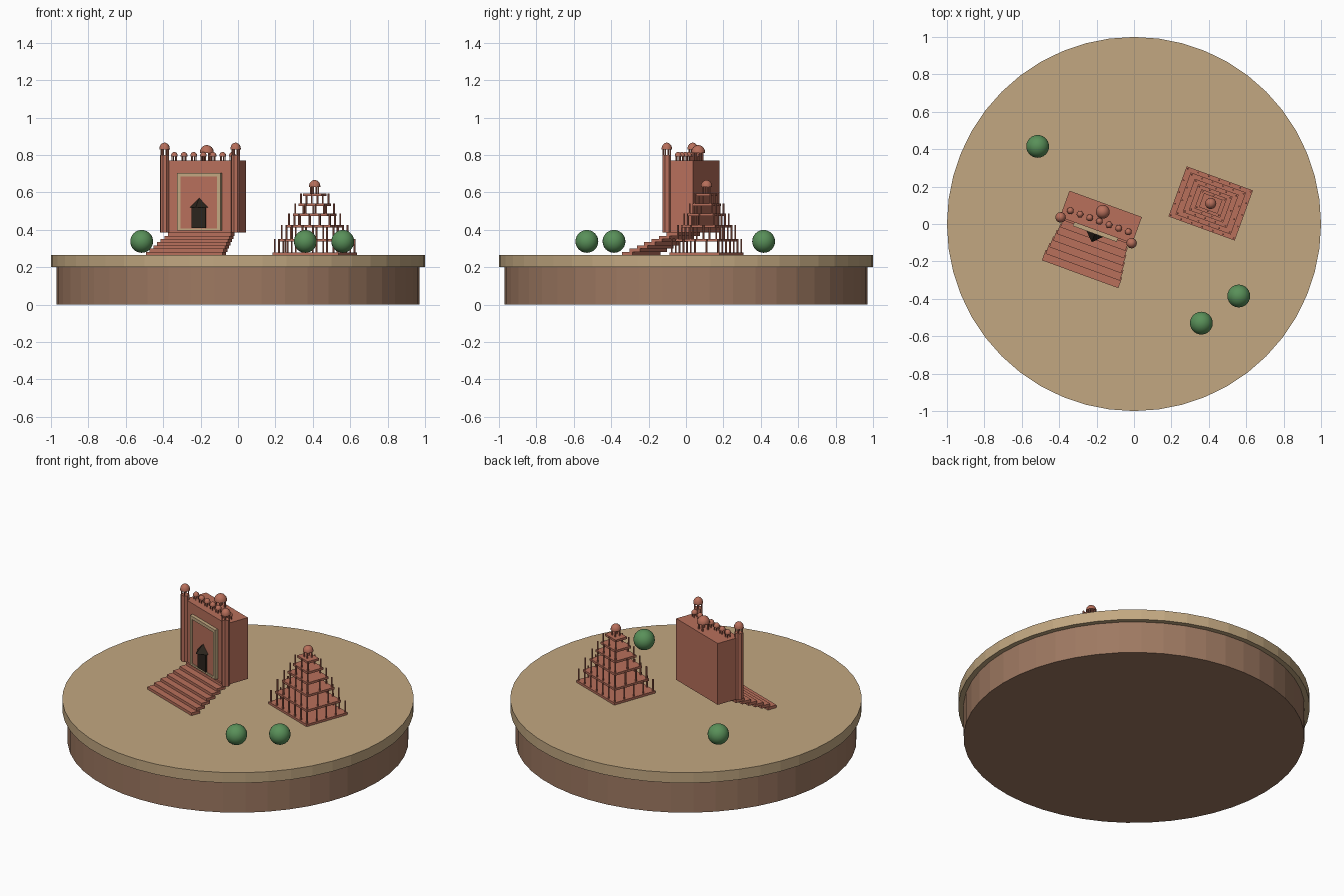
import bpy, bmesh
from math import radians, pi
from mathutils import Matrix, Vector

cube = bpy.data.objects.get("Cube")
if cube:
    bpy.data.objects.remove(cube)


def material(name, rgb):
    m = bpy.data.materials.new(name)
    m.use_nodes = True
    m.diffuse_color = (*rgb, 1)
    m.node_tree.nodes["Principled BSDF"].inputs["Base Color"].default_value = (*rgb, 1)
    return m


SAND = material("sand", (0.54, 0.39, 0.22))
EARTH = material("earth", (0.34, 0.19, 0.12))
STONE = material("red_sandstone", (0.48, 0.16, 0.105))
DARK = material("dark_opening", (0.025, 0.018, 0.012))
LEAF = material("leaf_green", (0.1, 0.28, 0.1))

GROUND = 0.265
TURN = Matrix.Rotation(radians(-20), 4, "Z")
GATE = Matrix.Translation((-0.177, 0.037, 0)) @ TURN
PAVILION = Matrix.Translation((0.41, 0.11, 0)) @ TURN


class Part:
    """Collects primitives in one mesh; z positions are given from the bottom."""

    def __init__(self):
        self.bm = bmesh.new()

    def box(self, x, y, z, sx, sy, sz):
        mat = Matrix.Translation((x, y, z + sz / 2)) @ Matrix.Diagonal((sx, sy, sz, 1))
        bmesh.ops.create_cube(self.bm, size=1, matrix=mat)
        return self

    def column(self, x, y, z, r, h, sides=8, top=None):
        bmesh.ops.create_cone(self.bm, cap_ends=True, segments=sides, radius1=r,
                              radius2=r if top is None else top, depth=h,
                              matrix=Matrix.Translation((x, y, z + h / 2)))
        return self

    def dome(self, x, y, z, r, h):
        ball = bmesh.new()
        bmesh.ops.create_uvsphere(ball, u_segments=16, v_segments=12, radius=1)
        cut = bmesh.ops.bisect_plane(ball, geom=ball.verts[:] + ball.edges[:] + ball.faces[:],
                                     plane_co=(0, 0, 0), plane_no=(0, 0, -1), clear_outer=True)
        rim = [e for e in cut["geom_cut"] if isinstance(e, bmesh.types.BMEdge)]
        bmesh.ops.contextual_create(ball, geom=rim)
        ball.transform(Matrix.Translation((x, y, z)) @ Matrix.Diagonal((r, r, h, 1)))
        mesh = bpy.data.meshes.new("dome_piece")
        ball.to_mesh(mesh)
        ball.free()
        self.bm.from_mesh(mesh)
        bpy.data.meshes.remove(mesh)
        return self

    def kiosk(self, x, y, z, r, post_h, dome_h):
        """Small dome carried on four posts."""
        for i in (-1, 1):
            for j in (-1, 1):
                self.column(x + i * r * 0.5, y + j * r * 0.5, z, r * 0.16, post_h, 6)
        self.column(x, y, z + post_h - 0.004, r, 0.005, 16)
        return self.dome(x, y, z + post_h, r, dome_h)

    def finish(self, name, mat, place=Matrix(), smooth=False):
        bmesh.ops.recalc_face_normals(self.bm, faces=self.bm.faces[:])
        mesh = bpy.data.meshes.new(name)
        self.bm.to_mesh(mesh)
        self.bm.free()
        mesh.materials.append(mat)
        obj = bpy.data.objects.new(name, mesh)
        bpy.context.collection.objects.link(obj)
        obj.matrix_world = place
        if smooth:
            bpy.ops.object.select_all(action="DESELECT")
            obj.select_set(True)
            bpy.context.view_layer.objects.active = obj
            bpy.ops.object.shade_smooth_by_angle(angle=radians(40))
        return obj


# Round island base
Part().column(0, 0, 0, 0.97, 0.2, 48).finish("earth_base", EARTH)
Part().column(0, 0, 0.2, 1.0, GROUND - 0.2, 48).finish("sand_top", SAND)

# Gate block
W, D, FLOOR, ROOF = 0.412, 0.15, 0.385, 0.77
FRONT = -D / 2
Part().box(0, 0, FLOOR, W, D, ROOF - FLOOR).finish("gate_block", STONE, GATE)

# Portal panel with a pale border
Part().box(0, FRONT - 0.008, 0.4, 0.23, 0.016, 0.3).finish("portal_panel", STONE, GATE)
frame = Part()
for side in (-1, 1):
    frame.box(side * 0.115, FRONT - 0.01, 0.4, 0.02, 0.022, 0.305)
frame.box(0, FRONT - 0.01, 0.685, 0.25, 0.022, 0.02)
frame.box(0, FRONT - 0.01, 0.395, 0.25, 0.022, 0.012)
frame.finish("portal_frame", SAND, GATE)

# Pointed doorway
door = Part().box(0, FRONT - 0.013, 0.41, 0.08, 0.03, 0.112)
door.column(0, FRONT - 0.016, 0.52, 0.052, 0.05, 4, 0)
door.finish("doorway", DARK, GATE)

# Corner turrets
for side, name in ((-1, "right_turret"), (1, "left_turret")):
    turret = Part()
    x = side * 0.202
    turret.column(x, FRONT, FLOOR, 0.025, 0.8 - FLOOR)
    turret.kiosk(x, FRONT, 0.8, 0.028, 0.032, 0.034)
    turret.finish(name, STONE, GATE, True)

# Roof kiosks
row = Part()
for i in range(-3, 4):
    row.kiosk(i * 0.055, -0.024, ROOF, 0.018, 0.026, 0.02)
row.finish("roof_kiosk_row", STONE, GATE, True)
Part().kiosk(0, 0.03, ROOF, 0.037, 0.045, 0.038).finish("roof_main_kiosk", STONE, GATE, True)

# Stair of overlapping slabs, narrowing upward
STEPS = 7
stairs = Part()
rise = (FLOOR - GROUND) / STEPS
for i in range(STEPS):
    y = FRONT - 0.245 + i * 0.04
    stairs.box(0, y + 0.025, GROUND + i * rise, 0.435 - i * 0.013, 0.06, rise)
stairs.finish("stairs", STONE, GATE)

# Tiered pavilion: thin floors with posts around each edge
widths = (0.377, 0.315, 0.25, 0.195, 0.145, 0.105)
levels = (0.265, 0.337, 0.412, 0.473, 0.526, 0.58)
SLAB = 0.014
floors, posts = Part(), Part()
for k, (w, z) in enumerate(zip(widths, levels)):
    d = w * 0.757
    floors.box(0, 0, z, w, d, SLAB)
    if k == len(widths) - 1:
        break
    h = levels[k + 1] - z
    hx, hy = w / 2 - 0.01, d / 2 - 0.01
    nx, ny = 7 - k, max(5 - k, 2)
    spots = {(round(-hx + 2 * hx * i / (nx - 1), 4), s * hy) for i in range(nx) for s in (-1, 1)}
    spots |= {(s * hx, round(-hy + 2 * hy * j / (ny - 1), 4)) for j in range(1, ny - 1) for s in (-1, 1)}
    for x, y in sorted(spots):
        posts.column(x, y, z + SLAB, 0.005, h, 6)
floors.finish("pavilion_floors", STONE, PAVILION)
posts.finish("pavilion_posts", STONE, PAVILION)
Part().kiosk(0, 0, 0.594, 0.03, 0.04, 0.032).finish("pavilion_kiosk", STONE, PAVILION, True)

# Round bushes
for i, (x, y) in enumerate(((-0.515, 0.415), (0.36, -0.53), (0.56, -0.385))):
    bush = Part()
    bmesh.ops.create_uvsphere(bush.bm, u_segments=24, v_segments=16, radius=0.061)
    bush.finish(f"bush_{i + 1}", LEAF, Matrix.Translation((x, y, 0.338)), True)
